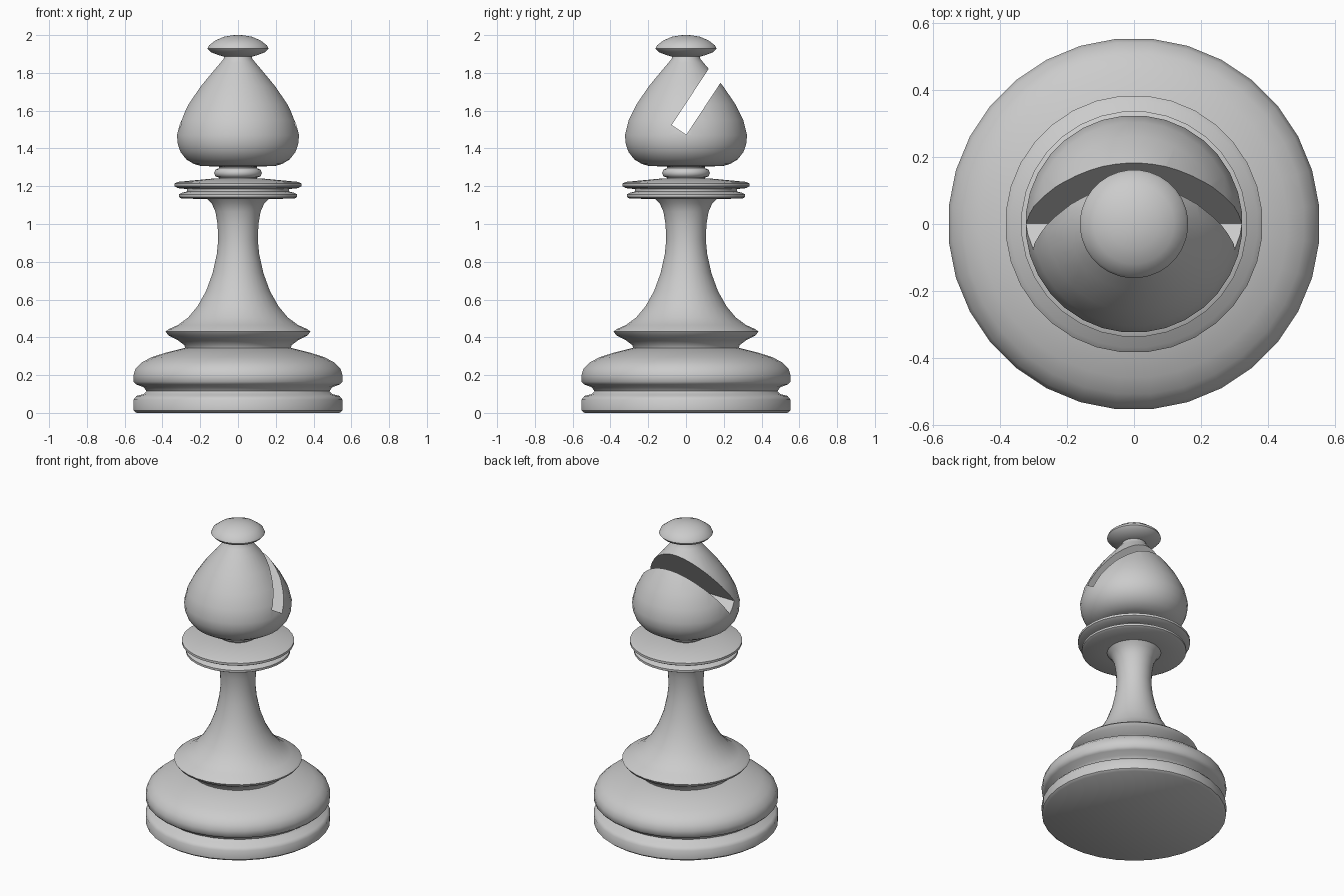
import bpy, bmesh, math

cube = bpy.data.objects.get("Cube")
if cube:
    bpy.data.objects.remove(cube, do_unlink=True)

SEGMENTS = 32

grey = bpy.data.materials.new("plain_grey")
grey.use_nodes = True
grey.diffuse_color = (0.6, 0.6, 0.6, 1)
grey.node_tree.nodes["Principled BSDF"].inputs["Base Color"].default_value = (0.6, 0.6, 0.6, 1)


def shade(obj, degrees=50):
    bpy.ops.object.select_all(action="DESELECT")
    obj.select_set(True)
    bpy.context.view_layer.objects.active = obj
    bpy.ops.object.shade_smooth_by_angle(angle=math.radians(degrees))


def lathe(name, profile):
    """Spin (radius, height) points around z and close both ends."""
    bm = bmesh.new()
    rings = []
    for r, z in profile:
        rings.append([bm.verts.new((r * math.cos(a), r * math.sin(a), z))
                      for a in (math.tau * (i + 0.5) / SEGMENTS for i in range(SEGMENTS))])
    for low, high in zip(rings, rings[1:]):
        for i in range(SEGMENTS):
            j = (i + 1) % SEGMENTS
            bm.faces.new((low[i], low[j], high[j], high[i]))
    bm.faces.new(rings[0][::-1])
    bm.faces.new(rings[-1])
    mesh = bpy.data.meshes.new(name)
    bm.to_mesh(mesh)
    bm.free()
    mesh.materials.append(grey)
    obj = bpy.data.objects.new(name, mesh)
    bpy.context.collection.objects.link(obj)
    return obj


# Two-tier foot with a groove between the tiers
base = lathe("base", [
    (.54, 0), (.555, .012), (.556, .07), (.54, .09), (.5, .1), (.487, .115),
    (.5, .135), (.54, .15), (.555, .165), (.556, .2), (.545, .235), (.51, .268),
    (.46, .295), (.38, .32), (.28, .345)])

# Flared skirt rising into the slender stem
stem = lathe("stem", [
    (.28, .34), (.285, .358), (.32, .385), (.37, .41), (.385, .43), (.37, .443),
    (.32, .465), (.265, .505), (.215, .565), (.17, .645), (.135, .74), (.113, .84),
    (.105, .92), (.109, 1), (.12, 1.065), (.14, 1.11), (.17, 1.14)])

# Double disc collar
collar = lathe("collar", [
    (.16, 1.132), (.3, 1.135), (.315, 1.143), (.315, 1.157), (.3, 1.165),
    (.27, 1.172), (.27, 1.185), (.32, 1.19), (.338, 1.2), (.338, 1.215),
    (.32, 1.223), (.14, 1.24)])

# Small ring under the head
neck_ring = lathe("neck_ring", [
    (.1, 1.235), (.1, 1.245), (.12, 1.252), (.127, 1.27), (.12, 1.288),
    (.1, 1.296), (.1, 1.315)])

# Teardrop head
head = lathe("head", [
    (.1, 1.303), (.2, 1.308), (.235, 1.318), (.275, 1.342), (.305, 1.38),
    (.32, 1.42), (.325, 1.47), (.305, 1.55), (.262, 1.635), (.197, 1.73),
    (.122, 1.82), (.092, 1.855), (.076, 1.875), (.07, 1.9)])

# Slanted slot sawn into the back of the head
bpy.ops.mesh.primitive_cube_add(size=1, location=(0, .128, 1.749), rotation=(-.582, 0, 0))
slot_cutter = bpy.context.object
slot_cutter.name = "slot_cutter"
slot_cutter.scale = (1, .093, .6)
slot_cutter.data.materials.append(grey)
slot = head.modifiers.new("slot", "BOOLEAN")
slot.operation = "DIFFERENCE"
slot.solver = "EXACT"
slot.object = slot_cutter
bpy.ops.object.select_all(action="DESELECT")
head.select_set(True)
bpy.context.view_layer.objects.active = head
bpy.ops.object.modifier_apply(modifier="slot")
bpy.data.objects.remove(slot_cutter, do_unlink=True)

# Button finial
finial = lathe("finial", [
    (.07, 1.885), (.1, 1.893), (.145, 1.91), (.162, 1.928), (.155, 1.945),
    (.12, 1.972), (.075, 1.991), (.03, 1.999), (.004, 2)])

for part in (base, stem, collar, neck_ring, head, finial):
    shade(part)
